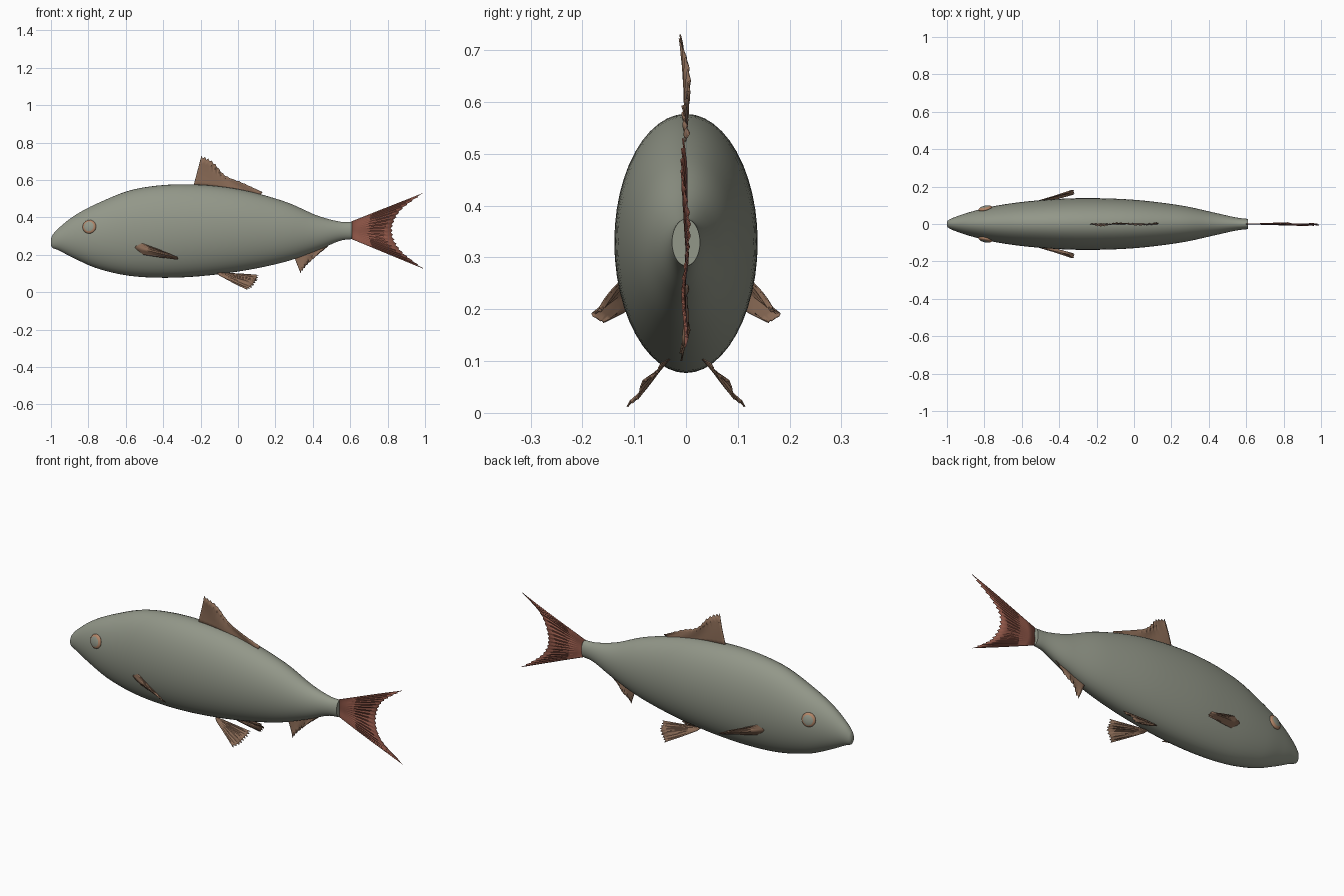
import bpy, bmesh, math
from mathutils import Vector

cube = bpy.data.objects.get("Cube")
if cube:
    bpy.data.objects.remove(cube, do_unlink=True)


def material(name, colour):
    mat = bpy.data.materials.new(name)
    mat.use_nodes = True
    rgba = (*colour, 1)
    mat.diffuse_color = rgba
    shader = mat.node_tree.nodes["Principled BSDF"]
    shader.inputs["Base Color"].default_value = rgba
    shader.inputs["Roughness"].default_value = 0.7
    return mat


skin = material("grey green skin", (0.29, 0.31, 0.25))
fin_brown = material("brown fin", (0.26, 0.15, 0.095))
tail_red = material("red brown tail", (0.28, 0.095, 0.065))
eye_rim = material("orange eye rim", (0.45, 0.24, 0.14))


def make_object(name, bm, materials, angle=40):
    bmesh.ops.recalc_face_normals(bm, faces=bm.faces)
    mesh = bpy.data.meshes.new(name)
    bm.to_mesh(mesh)
    bm.free()
    for mat in materials:
        mesh.materials.append(mat)
    obj = bpy.data.objects.new(name, mesh)
    bpy.context.collection.objects.link(obj)
    bpy.ops.object.select_all(action='DESELECT')
    obj.select_set(True)
    bpy.context.view_layer.objects.active = obj
    bpy.ops.object.shade_smooth_by_angle(angle=math.radians(angle))
    return obj


def spline(points, t):
    """Smooth curve through the points, t from zero to one."""
    pts = [Vector(p) for p in points]
    last = len(pts) - 1
    i = min(int(t * last), last - 1)
    u = t * last - i
    b, c = pts[i], pts[i + 1]
    a = pts[i - 1] if i > 0 else b * 2 - c
    d = pts[i + 2] if i + 2 <= last else c * 2 - b
    return (b * 2 + (c - a) * u + (a * 2 - b * 5 + c * 4 - d) * u**2
            + (b * 3 - a - c * 3 + d) * u**3) / 2


# Body stations: x, lower z, upper z, half width
stations = [
    (-1, .25, .285, .012), (-.99, .236, .308, .022), (-.955, .222, .346, .038),
    (-.87, .178, .412, .066), (-.74, .123, .48, .097), (-.55, .084, .551, .123),
    (-.3, .079, .577, .138), (-.02, .107, .555, .131), (.24, .159, .488, .101),
    (.42, .222, .411, .063), (.54, .273, .378, .036), (.61, .284, .374, .027)]
RINGS, SIDES = 66, 48


def section(t):
    x, low, high, half = spline([Vector(s) for s in stations], t)
    return x, (low + high) / 2, (high - low) / 2, half


def build_body():
    bm = bmesh.new()
    rings = []
    for i in range(RINGS + 1):
        x, mid, tall, half = section(i / RINGS)
        angles = [math.tau * k / SIDES for k in range(SIDES)]
        rings.append([bm.verts.new((x, half * math.cos(a), mid + tall * math.sin(a)))
                      for a in angles])
    for r, s in zip(rings, rings[1:]):
        for k in range(SIDES):
            n = (k + 1) % SIDES
            bm.faces.new((r[k], r[n], s[n], s[k]))
    bm.faces.new(rings[0])
    bm.faces.new(rings[-1])
    make_object("body", bm, [skin])


def spline4(points, t):
    return spline(points, t)


def build_fin(name, root, tip, mat, rays, ripple, teeth=0.06, normal=(0, 1, 0), side=1):
    """Pleated sheet of rays from a root line to a ragged tip line."""
    bm = bmesh.new()
    steps = 5
    rows = []
    for i in range(rays + 1):
        t = i / rays
        a, b = spline(root, t), spline(tip, t)
        if i % 2 and i < rays:
            b = b.lerp(a, teeth)
        row = []
        for j in range(steps + 1):
            u = j / steps
            p = a.lerp(b, u)
            wave = math.sin(t * 11 + u * 3) + (0.35 if i % 2 else -0.35)
            p += Vector(normal) * ripple * u * wave
            p.y *= side
            row.append(bm.verts.new(p))
        rows.append(row)
    for r, s in zip(rows, rows[1:]):
        for j in range(steps):
            bm.faces.new((r[j], r[j + 1], s[j + 1], s[j]))
    bmesh.ops.remove_doubles(bm, verts=bm.verts, dist=0.0005)
    obj = make_object(name, bm, [mat], 25)
    solid = obj.modifiers.new("thickness", 'SOLIDIFY')
    solid.thickness = 0.003
    solid.offset = 0


build_body()

# Fins on the centre line
build_fin("tail_fin",
          [(.6, 0, .375), (.605, 0, .33), (.6, 0, .287)],
          [(.99, -.005, .53), (.87, 0, .435), (.826, 0, .33), (.87, 0, .225), (.99, -.005, .127)],
          tail_red, 36, .006, .05)
build_fin("dorsal_fin",
          [(-.24, 0, .56), (-.06, 0, .55), (.12, 0, .52)],
          [(-.195, -.01, .73), (-.135, 0, .7), (-.07, 0, .627), (.03, 0, .583), (.13, 0, .535)],
          fin_brown, 26, .006, .07)
build_fin("anal_fin",
          [(.3, 0, .19), (.39, 0, .22), (.48, 0, .255)],
          [(.335, -.008, .1), (.365, 0, .14), (.41, 0, .185), (.48, 0, .245)],
          fin_brown, 16, .005, .09)

# Paired fins and eyes
for label, side in (("left", 1), ("right", -1)):
    build_fin(label + "_pectoral_fin",
              [(-.56, .105, .278), (-.56, .112, .245), (-.55, .098, .208)],
              [(-.36, .168, .205), (-.32, .176, .185), (-.325, .155, .173)],
              fin_brown, 12, .007, .03, (0, .8, .3), side)
    build_fin(label + "_pelvic_fin",
              [(-.12, .03, .105), (-.11, .035, .1), (-.1, .045, .09)],
              [(.11, .05, .092), (.095, .085, .05), (.05, .111, .01)],
              fin_brown, 16, .005, .06, (0, .7, .6), side)

    # Shallow eye dome with a coloured rim
    bm = bmesh.new()
    bmesh.ops.create_uvsphere(bm, u_segments=28, v_segments=20, radius=1)
    for face in bm.faces:
        face.material_index = 1 if abs(face.calc_center_median().z) < 0.72 else 0
    eye = make_object(label + "_eye", bm, [skin, eye_rim])
    eye.scale = (.037, .037, .014)
    eye.location = (-.795, .083 * side, .35)
    outward = Vector((-.22, side, .18))
    eye.rotation_euler = outward.to_track_quat('Z', 'Y').to_euler()
